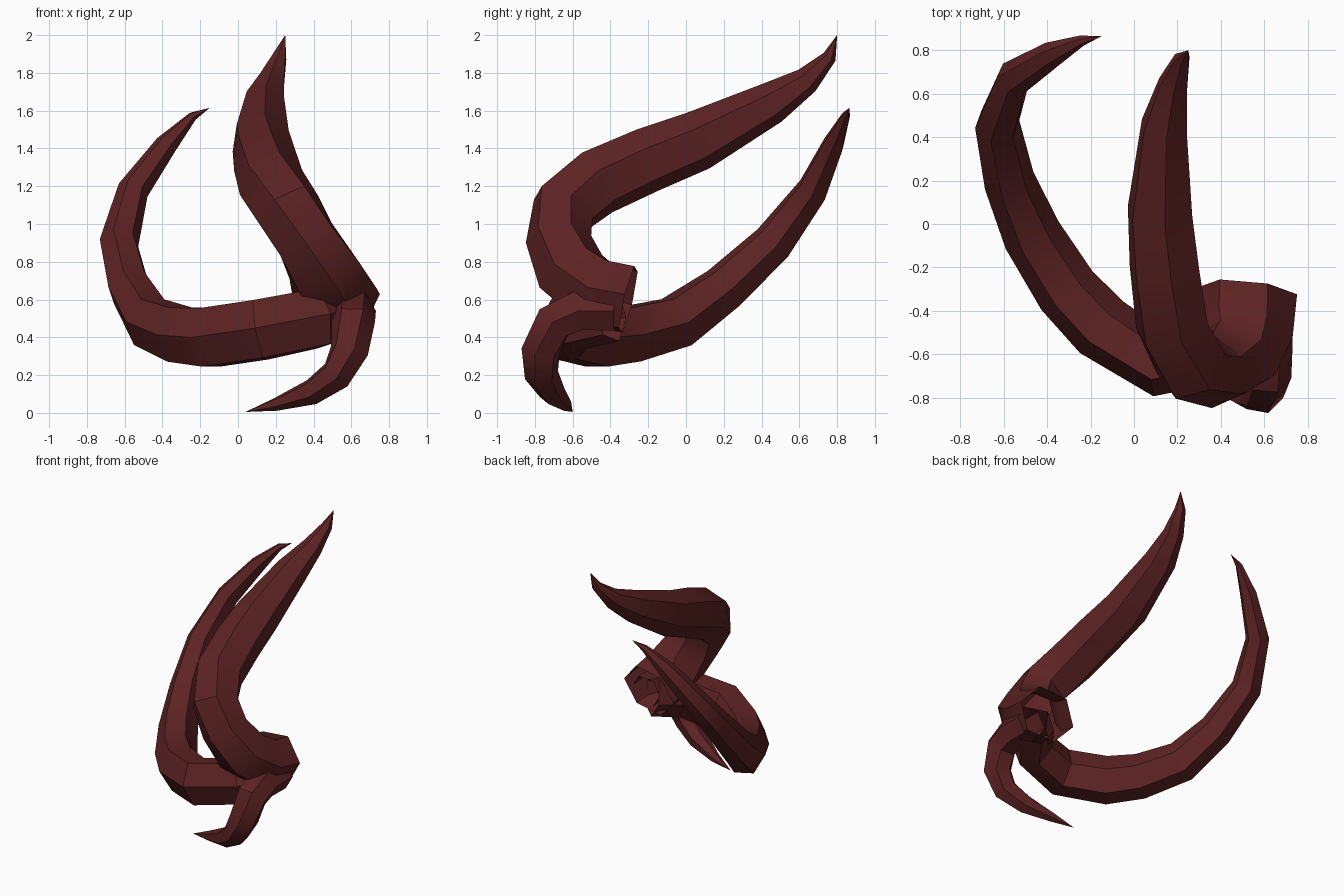
import bpy, bmesh, math
from mathutils import Vector

if "Cube" in bpy.data.objects:
    bpy.data.objects.remove(bpy.data.objects["Cube"])

red = bpy.data.materials.new("dark red horn")
red.diffuse_color = (0.11, 0.0165, 0.017, 1)
red.use_nodes = True
red.node_tree.nodes["Principled BSDF"].inputs["Base Color"].default_value = red.diffuse_color


def horn(name, path, roll=0.0, twist=0.0, flat=(1.0, 1.0), sides=6):
    """Sweep a tapering polygon along (x, y, z, radius) points to a sharp tip; root left open.
    flat is the sideways stretch of the section at root and tip."""
    pts = [Vector(p[:3]) for p in path]
    bm = bmesh.new()
    rings = []
    up = Vector((0, 0, 1))
    for i in range(len(pts) - 1):
        f = i / (len(pts) - 1)
        t = (pts[i + 1] - pts[i]).normalized()
        if i:
            t = (t + (pts[i] - pts[i - 1]).normalized()).normalized()
        up = (up - t * up.dot(t)).normalized()      # carry the frame along the path
        side = t.cross(up) * (flat[0] + (flat[1] - flat[0]) * f)
        ring = []
        for k in range(sides):
            a = roll + twist * f + math.tau * (k + 0.5) / sides
            ring.append(bm.verts.new(pts[i] + path[i][3] * (up * math.cos(a) + side * math.sin(a))))
        rings.append(ring)
    tip = bm.verts.new(pts[-1])
    for k in range(sides):
        j = (k + 1) % sides
        for a, b in zip(rings, rings[1:]):
            bm.faces.new((a[k], a[j], b[j], b[k]))
        bm.faces.new((rings[-1][k], rings[-1][j], tip))
    bmesh.ops.recalc_face_normals(bm, faces=bm.faces[:])
    me = bpy.data.meshes.new(name)
    bm.to_mesh(me)
    bm.free()
    me.materials.append(red)
    ob = bpy.data.objects.new(name, me)
    bpy.context.collection.objects.link(ob)
    bpy.ops.object.select_all(action='DESELECT')
    ob.select_set(True)
    bpy.context.view_layer.objects.active = ob
    bpy.ops.object.shade_smooth_by_angle(angle=math.radians(35))


# Large horn sweeping up and back
horn("upper_horn", [
    (0.53, -0.305, 0.60, 0.195), (0.51, -0.48, 0.64, 0.20), (0.46, -0.61, 0.75, 0.19),
    (0.36, -0.675, 0.92, 0.17), (0.265, -0.65, 1.08, 0.175), (0.175, -0.47, 1.22, 0.175),
    (0.14, -0.20, 1.34, 0.17), (0.12, 0.06, 1.44, 0.16),
    (0.14, 0.45, 1.64, 0.115), (0.18, 0.64, 1.76, 0.075), (0.22, 0.76, 1.885, 0.04),
    (0.25, 0.80, 2.00, 0)], roll=0.15, twist=-0.5, flat=(1.15, 0.92))

# Long horn curling round the left side
horn("side_horn", [
    (0.56, -0.40, 0.54, 0.17), (0.42, -0.59, 0.50, 0.175), (0.12, -0.645, 0.44, 0.18),
    (-0.15, -0.475, 0.40, 0.18), (-0.31, -0.305, 0.415, 0.168), (-0.47, -0.05, 0.48, 0.153),
    (-0.575, 0.20, 0.66, 0.13), (-0.63, 0.46, 0.90, 0.113), (-0.555, 0.67, 1.18, 0.088),
    (-0.38, 0.78, 1.42, 0.062), (-0.24, 0.845, 1.57, 0.025), (-0.15, 0.865, 1.615, 0)],
    roll=0.2, flat=(0.8, 1.0))

# Small horn hooking down to the ground
horn("lower_horn", [
    (0.61, -0.38, 0.54, 0.12), (0.61, -0.57, 0.54, 0.12), (0.61, -0.70, 0.48, 0.115),
    (0.59, -0.77, 0.33, 0.105), (0.52, -0.765, 0.20, 0.09), (0.39, -0.71, 0.11, 0.07),
    (0.20, -0.64, 0.045, 0.035), (0.04, -0.60, 0.005, 0)])
